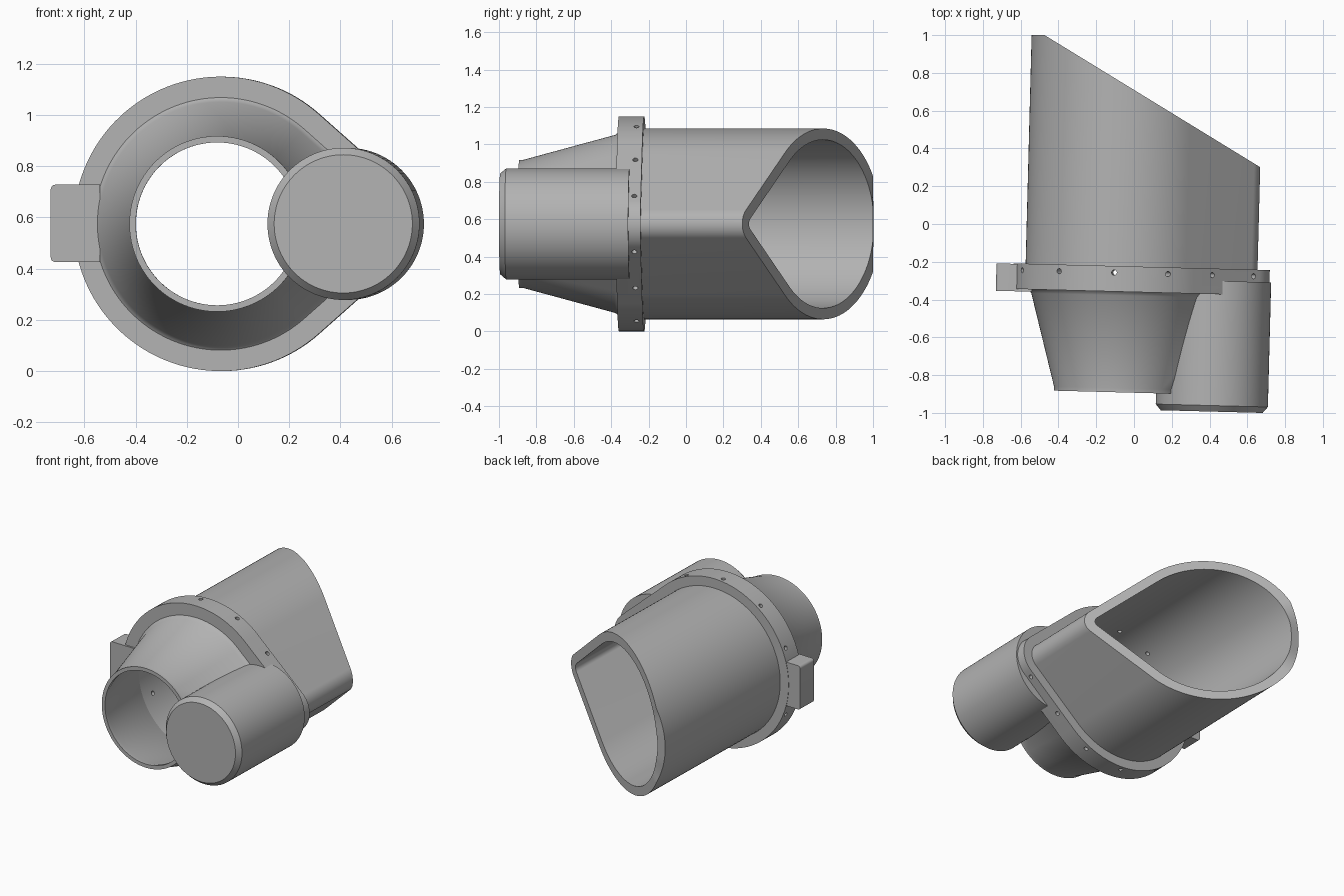
import bpy, bmesh
from math import sin, cos, acos, pi, radians
from mathutils import Matrix, Vector

if "Cube" in bpy.data.objects:
    bpy.data.objects.remove(bpy.data.objects["Cube"], do_unlink=True)

ZC = 0.575                     # height of the duct axis
BIG_X, SMALL_X = -0.058, 0.56  # centres of the wide and narrow ends
TILT = Matrix.Rotation(radians(-1.5), 4, "Z")

grey = bpy.data.materials.new("plain_grey")
grey.use_nodes = True
grey.diffuse_color = (0.45, 0.45, 0.45, 1)
grey.node_tree.nodes["Principled BSDF"].inputs["Base Color"].default_value = grey.diffuse_color


def finish(name, bm, smooth=True):
    bmesh.ops.remove_doubles(bm, verts=bm.verts, dist=1e-5)
    bmesh.ops.recalc_face_normals(bm, faces=bm.faces)
    mesh = bpy.data.meshes.new(name)
    bm.to_mesh(mesh)
    bm.free()
    mesh.materials.append(grey)
    ob = bpy.data.objects.new(name, mesh)
    bpy.context.collection.objects.link(ob)
    ob.matrix_world = TILT
    if smooth:
        shade(ob)
    return ob


def shade(ob):
    bpy.ops.object.select_all(action="DESELECT")
    ob.select_set(True)
    bpy.context.view_layer.objects.active = ob
    bpy.ops.object.shade_smooth_by_angle(angle=radians(28))


TANGENT = acos((0.51 - 0.10) / (SMALL_X - BIG_X))


def teardrop(offset, y):
    """Outline of the duct, grown by offset; y is a number or a function of x."""
    return outline(0.51 + offset, 0.10 + offset, SMALL_X, y)


def circle(r, y):
    """Circle with the same point order as the teardrop."""
    return outline(r, r, BIG_X, y)


def outline(big_r, small_r, small_x, y, big_n=96, small_n=32):
    pts = []
    for cx, r, start, end, n in (
            (BIG_X, big_r, TANGENT, 2 * pi - TANGENT, big_n),
            (small_x, small_r, -TANGENT, TANGENT, small_n)):
        for i in range(n + 1):
            a = start + (end - start) * i / n
            x = cx + r * cos(a)
            pts.append((x, y(x) if callable(y) else y, ZC + r * sin(a)))
    return pts


def loft(name, rings, wrap=True, caps=False):
    """Skin a list of rings; wrap joins the last ring to the first."""
    bm = bmesh.new()
    loops = [[bm.verts.new(p) for p in ring] for ring in rings]
    pairs = list(zip(loops, loops[1:])) + ([(loops[-1], loops[0])] if wrap else [])
    for a, b in pairs:
        for i in range(len(a)):
            j = (i + 1) % len(a)
            bm.faces.new((a[i], a[j], b[j], b[i]))
    if caps:
        bm.faces.new(loops[0])
        bm.faces.new(loops[-1])
    return finish(name, bm)


def slant(x):
    """Slanted mouth of the duct, blunted at its tip."""
    return min(0.987, 0.317 + 0.577 * (0.662 - x))


# Hollow duct with the slanted mouth
loft("outlet_duct", [teardrop(0, -0.23), teardrop(0, slant),
                     teardrop(-0.06, slant), teardrop(-0.06, -0.23)])

# Flange ring around the joint
flange = loft("flange", [teardrop(0.065, -0.36), teardrop(0.065, -0.225),
                         teardrop(-0.06, -0.225), teardrop(-0.06, -0.36)])

# Tapered inlet: teardrop base blending to a round lip
loft("inlet_cone", [teardrop(-0.01, -0.355), teardrop(-0.022, -0.364),
                    teardrop(-0.034, -0.38), circle(0.343, -0.87),
                    circle(0.343, -0.893), circle(0.318, -0.893),
                    circle(0.318, -0.87), teardrop(-0.06, -0.36)])

# Motor housing with chamfered front
def motor_ring(r, y, n=96):
    return [(0.437 + r * cos(2 * pi * i / n), y, ZC + r * sin(2 * pi * i / n))
            for i in range(n)]

loft("motor_housing", [motor_ring(0.27, -0.982), motor_ring(0.297, -0.95),
                       motor_ring(0.297, -0.29)], wrap=False, caps=True)

# Side block with rounded outer edges
bm = bmesh.new()
size = Matrix.Diagonal((0.192, 0.145, 0.302, 1))
bmesh.ops.create_cube(bm, size=1, matrix=Matrix.Translation((-0.626, -0.3, ZC + 0.002)) @ size)
edges = [e for e in bm.edges if all(v.co.x < -0.7 for v in e.verts)
         and abs(e.verts[0].co.y - e.verts[1].co.y) > 0.1]
bmesh.ops.bevel(bm, geom=edges, offset=0.018, segments=5, profile=0.5, affect="EDGES")
finish("side_block", bm)

# Screw holes through the flange, mirrored top and bottom
bm = bmesh.new()
line_normal = (cos(TANGENT), sin(TANGENT))
holes = []
for x in (-0.585, -0.39, -0.098, 0.187):
    c = (x - BIG_X) / 0.575
    holes.append((x, 0.575 * sin(acos(c)), c, sin(acos(c))))
for x in (0.422, 0.64):
    c, s = line_normal
    holes.append((x, (BIG_X * c + 0.575 - x * c) / s, c, s))
for x, z, c, s in holes:
    for side in (1, -1):
        direction = Vector((c, 0, s * side))
        place = Matrix.Translation((x, -0.26, ZC + z * side)) @ direction.to_track_quat("Z", "Y").to_matrix().to_4x4()
        bmesh.ops.create_cone(bm, cap_ends=True, segments=16, radius1=0.014,
                              radius2=0.014, depth=0.32, matrix=place)
cutter = finish("screw_hole_cutter", bm, smooth=False)
cutter.hide_render = True
cut = flange.modifiers.new("screw_holes", "BOOLEAN")
cut.object, cut.operation, cut.solver = cutter, "DIFFERENCE", "EXACT"
bpy.context.view_layer.objects.active = flange
bpy.ops.object.modifier_apply(modifier=cut.name)
bpy.data.objects.remove(cutter, do_unlink=True)
shade(flange)
